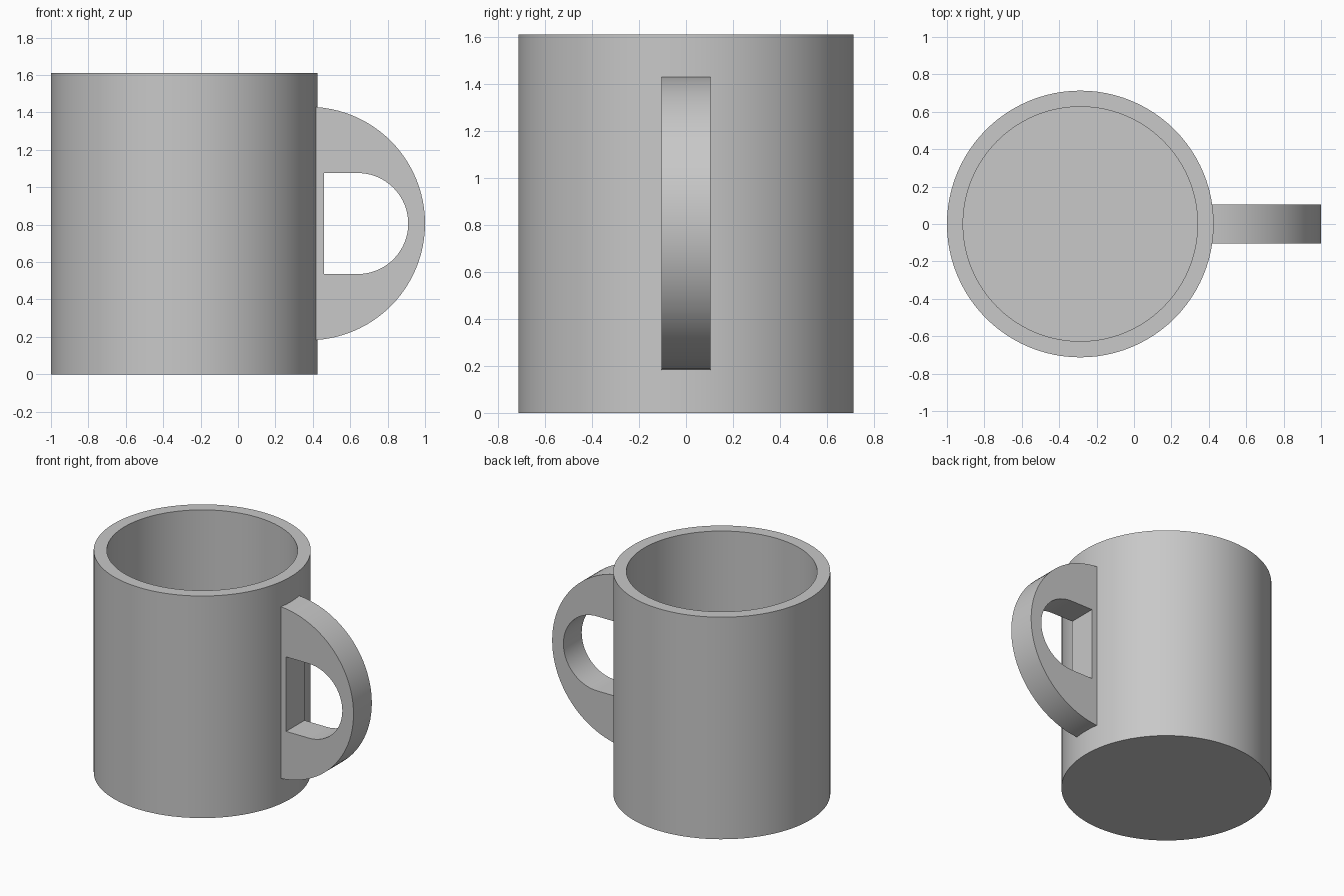
import bpy, bmesh, math
from mathutils import Vector

cube = bpy.data.objects.get("Cube")
if cube:
    bpy.data.objects.remove(cube, do_unlink=True)

# Shared material
grey = bpy.data.materials.new("plain grey")
grey.use_nodes = True
colour = (0.58, 0.58, 0.58, 1)
grey.diffuse_color = colour
grey.node_tree.nodes["Principled BSDF"].inputs["Base Color"].default_value = colour

HEIGHT, RADIUS, WALL = 1.61, 0.713, 0.086
CUP_X = -0.287
HANDLE_Z, HANDLE_HALF_WIDTH = 0.806, 0.105


def finish(bm, name):
    bmesh.ops.recalc_face_normals(bm, faces=bm.faces[:])
    mesh = bpy.data.meshes.new(name)
    bm.to_mesh(mesh)
    bm.free()
    mesh.materials.append(grey)
    obj = bpy.data.objects.new(name, mesh)
    bpy.context.collection.objects.link(obj)
    bpy.ops.object.select_all(action="DESELECT")
    obj.select_set(True)
    bpy.context.view_layer.objects.active = obj
    bpy.ops.object.shade_smooth_by_angle(angle=math.radians(30))
    return obj


def d_shape(bm, left, centre, radius, steps=48):
    """Closed D outline: straight left side, half circle on the right."""
    points = [(left, -radius)]
    for i in range(steps + 1):
        a = math.pi * (i / steps - 0.5)
        points.append((centre + radius * math.cos(a), radius * math.sin(a)))
    points.append((left, radius))
    verts = [bm.verts.new((x, -HANDLE_HALF_WIDTH, HANDLE_Z + z)) for x, z in points]
    return [bm.edges.new((v, verts[i - 1])) for i, v in enumerate(verts)]


# Cup body: wall and floor profile turned around the vertical axis
bm = bmesh.new()
inner = RADIUS - WALL
profile = [(0, 0), (RADIUS, 0), (RADIUS, HEIGHT), (inner, HEIGHT), (inner, WALL), (0, WALL)]
verts = [bm.verts.new((x, 0, z)) for x, z in profile]
edges = [bm.edges.new(pair) for pair in zip(verts, verts[1:])]
bmesh.ops.spin(bm, geom=verts + edges, cent=(0, 0, 0), axis=(0, 0, 1),
               angle=math.tau, steps=96, use_merge=False)
bmesh.ops.remove_doubles(bm, verts=bm.verts[:], dist=0.0005)
cup = finish(bm, "cup_body")
cup.location.x = CUP_X

# Handle: flat D plate with a D-shaped finger hole, rooted inside the wall
bm = bmesh.new()
outline = d_shape(bm, 0.36, 0.376, 0.624) + d_shape(bm, 0.46, 0.64, 0.27)
bmesh.ops.triangle_fill(bm, edges=outline, use_beauty=True, normal=(0, -1, 0))
side = bmesh.ops.extrude_face_region(bm, geom=bm.faces[:])
moved = [g for g in side["geom"] if isinstance(g, bmesh.types.BMVert)]
bmesh.ops.translate(bm, verts=moved, vec=Vector((0, 2 * HANDLE_HALF_WIDTH, 0)))
finish(bm, "handle")
